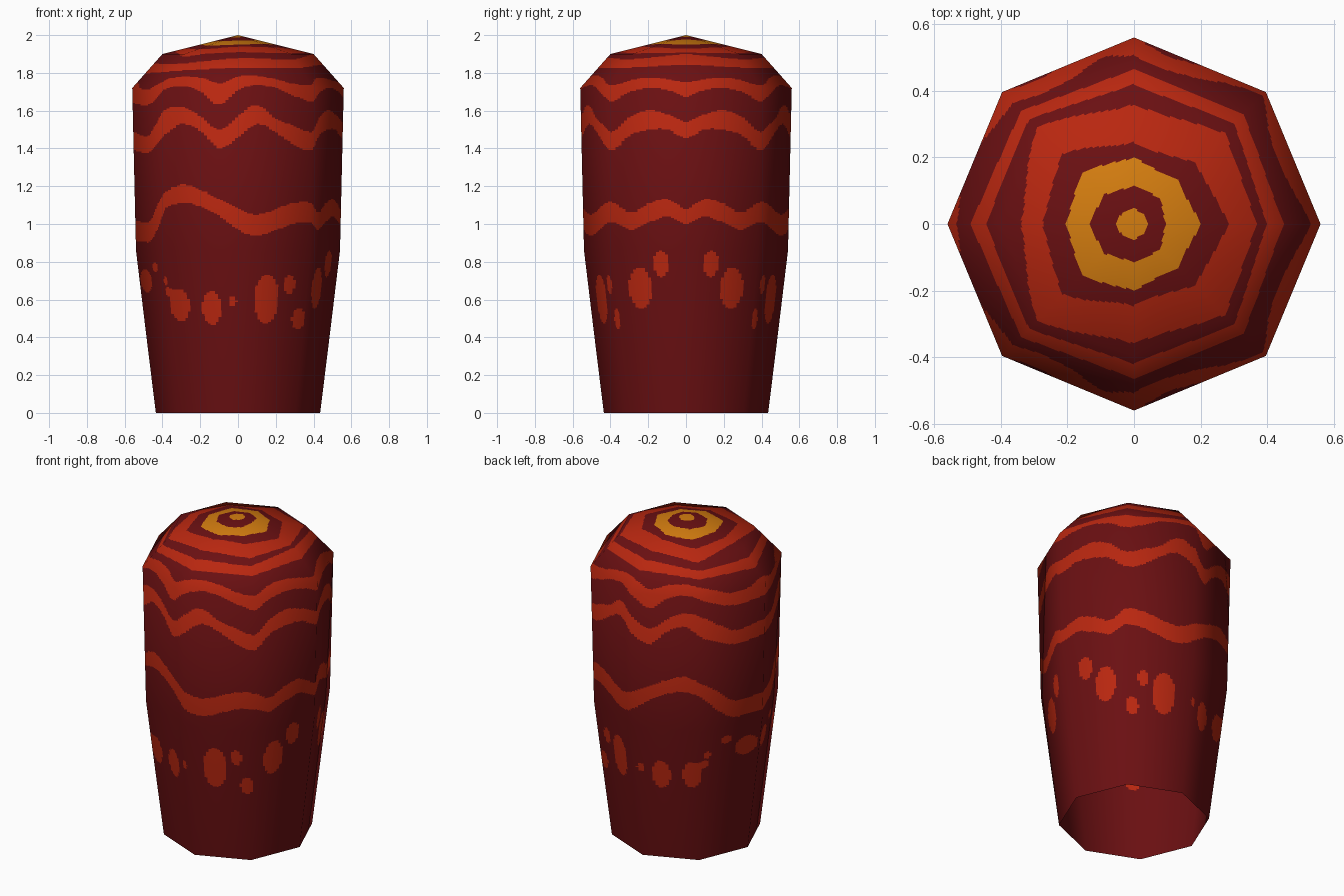
import bpy, math
from mathutils import Vector

# Profile: (radius, height, radial normal, vertical normal, rows up to the next ring)
RINGS = [(0.435, 0.00, 0.99, -0.12, 4), (0.488, 0.43, 0.99, -0.10, 60),
         (0.54, 0.86, 1.0, -0.07, 110), (0.56, 1.72, 0.94, 0.35, 44),
         (0.40, 1.90, 0.52, 0.85, 66), (0.0, 2.00, 0.0, 1.0, 0)]
SIDES, COLS = 8, 24

# Wavy side bands: top and bottom heights, sampled from left (-x) round to right (+x)
BANDS = [
    ([1.02, 1.01, 1.02, 1.10, 1.17, 1.21, 1.18, 1.13, 1.08, 1.05, 1.075, 1.11, 1.11, 1.06, 1.11, 1.13, 1.08],
     [.91, .905, .91, .98, 1.08, 1.11, 1.09, 1.04, .97, .935, .965, 1.0, 1.01, .97, 1.01, 1.04, 1.00]),
    ([1.49, 1.47, 1.47, 1.53, 1.60, 1.62, 1.57, 1.50, 1.57, 1.63, 1.56, 1.52, 1.49, 1.57, 1.60, 1.58, 1.54],
     [1.39, 1.38, 1.38, 1.42, 1.47, 1.53, 1.49, 1.40, 1.46, 1.53, 1.49, 1.42, 1.39, 1.47, 1.50, 1.50, 1.45]),
    ([1.75, 1.72, 1.71, 1.74, 1.77, 1.78, 1.77, 1.745, 1.78, 1.785, 1.77, 1.745, 1.735, 1.765, 1.775, 1.765, 1.75],
     [1.64, 1.63, 1.63, 1.66, 1.71, 1.73, 1.70, 1.63, 1.71, 1.735, 1.72, 1.68, 1.65, 1.70, 1.72, 1.71, 1.67]),
]
# Cap rings: outer radius at the five corners of the half octagon, with colour index
CAP = [(2, [.055, .050, .047, .042, .042]), (0, [.135, .125, .115, .110, .095]),
       (2, [.205, .220, .200, .185, .200]), (0, [.275, .300, .245, .260, .285]),
       (1, [.340, .410, .360, .385, .370]), (0, [.445, .445, .420, .425, .400]),
       (1, [.490, .480, .465, .465, .450])]
# Spots: position round the half octagon (0-4), height, half width, half height
SPOTS = [(.23, .70, .20, .06), (.58, .77, .10, .025), (.90, .70, .05, .025),
         (.97, .64, .10, .025), (1.14, .57, .14, .085), (1.61, .555, .14, .09),
         (1.92, .59, .06, .028), (2.42, .60, .18, .13), (2.74, .68, .08, .05),
         (2.91, .50, .10, .055), (3.34, .66, .165, .11), (3.65, .79, .105, .07)]


def curve(samples, t):
    """Smooth curve through evenly spaced samples, t from 0 to 4."""
    n = len(samples) - 1
    p = min(max(t / 4 * n, 0), n - 1e-6)
    i = int(p)
    f = p - i
    a, b, c, d = (samples[min(max(k, 0), n)] for k in (i - 1, i, i + 1, i + 2))
    return b + f * (c - a + f * (2 * a - 5 * b + 4 * c - d + f * (3 * (b - c) + d - a))) / 2


def colour_at(t, r, z):
    if z > 1.70:
        for index, radii in CAP:
            if r < curve(radii, t):
                return index
    for top, bottom in BANDS:
        if curve(bottom, t) < z < curve(top, t):
            return 1
    for st, sz, w, h in SPOTS:
        if ((t - st) / w) ** 2 + ((z - sz) / h) ** 2 < 1:
            return 1
    return 0


# Rows of the profile, finely divided so painted edges can follow the faces
rows = []
for a, b in zip(RINGS, RINGS[1:]):
    rows += [[p + (q - p) * k / a[4] for p, q in zip(a[:4], b[:4])] for k in range(a[4])]

verts, normals, faces, mats = [], [], [], []
n = SIDES * COLS
for r, z, nr, nz in rows:
    for c in range(n):
        side, f = c // COLS, (c % COLS) / COLS
        a0, a1 = (2 * math.pi * s / SIDES for s in (side, side + 1))
        verts.append((r * (math.cos(a0) * (1 - f) + math.cos(a1) * f),
                      r * (math.sin(a0) * (1 - f) + math.sin(a1) * f), z))
        ang = a0 + (a1 - a0) * f
        normals.append(Vector((nr * math.cos(ang), nr * math.sin(ang), nz)).normalized())
verts.append((0, 0, 2.0))
normals.append(Vector((0, 0, 1)))
apex = len(verts) - 1

for j in range(len(rows)):
    last = j == len(rows) - 1
    above = RINGS[-1] if last else rows[j + 1]
    r, z = (rows[j][0] + above[0]) / 2, (rows[j][1] + above[1]) / 2
    for c in range(n):
        d = (c + 1) % n
        lo = j * n
        faces.append((lo + c, lo + d, apex) if last else (lo + c, lo + d, lo + n + d, lo + n + c))
        t = abs((c + 0.5) / COLS - 4)      # pattern is mirrored front to back
        mats.append(colour_at(t, r, z))

# Open-bottomed body shell
mesh = bpy.data.meshes.new("body_shell")
mesh.from_pydata(verts, [], faces)
for name, col in (("dark red", (0.145, 0.005, 0.006, 1)),
                  ("bright red", (0.485, 0.020, 0.005, 1)),
                  ("gold", (0.66, 0.205, 0.005, 1))):
    m = bpy.data.materials.new(name)
    m.diffuse_color = col
    mesh.materials.append(m)
for p, m in zip(mesh.polygons, mats):
    p.material_index = m
    p.use_smooth = True
mesh.update()
mesh.normals_split_custom_set_from_vertices(normals)
body = bpy.data.objects.new("body_shell", mesh)
bpy.context.collection.objects.link(body)
